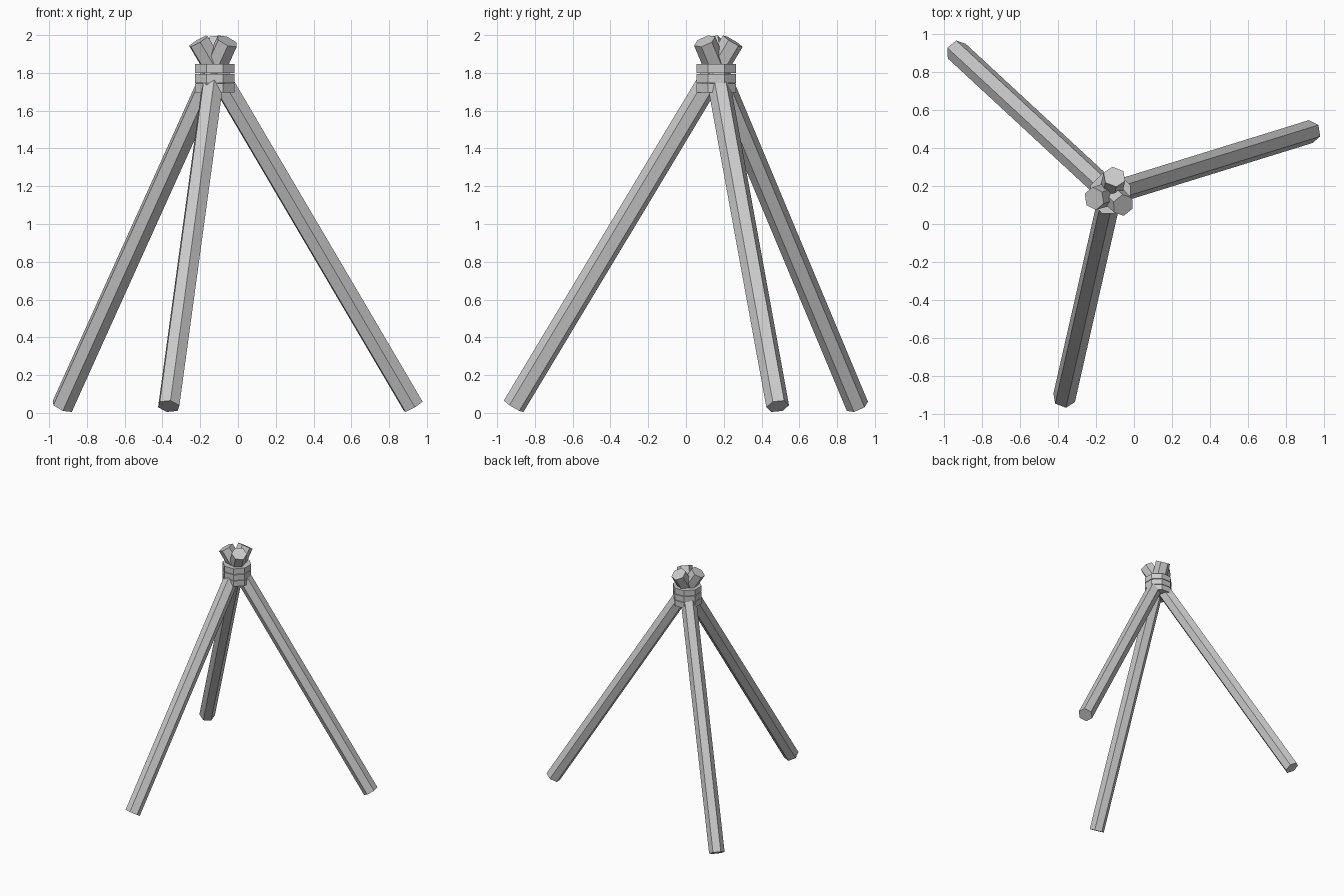
import bpy
import math
from mathutils import Vector, Matrix

cube = bpy.data.objects.get("Cube")
if cube:
    bpy.data.objects.remove(cube, do_unlink=True)

GREY = (0.6, 0.6, 0.6, 1.0)
mat = bpy.data.materials.new("plain_grey")
mat.use_nodes = True
mat.diffuse_color = GREY
mat.node_tree.nodes["Principled BSDF"].inputs["Base Color"].default_value = GREY

CENTRE = Vector((-0.123, 0.16, 0))


def prism(name, sides, radius, depth, matrix):
    """Flat-shaded prism placed by a matrix."""
    bpy.ops.mesh.primitive_cylinder_add(vertices=sides, radius=radius, depth=depth)
    ob = bpy.context.object
    ob.name = name
    ob.matrix_world = matrix
    ob.data.materials.append(mat)
    return ob


# Three hexagonal poles leaning together and crossing at the binding
POLE_RADIUS = 0.061
foot = Vector((1.10, 0, 0.035))
head = Vector((-0.09, 0, 1.968))
axis = head - foot
lean = math.atan2(axis.x, axis.z)
for i, name in enumerate(("left_pole", "back_pole", "front_pole")):
    turn = math.radians(17.2 + 120 * i)
    place = (Matrix.Translation(CENTRE)
             @ Matrix.Rotation(turn, 4, "Z")
             @ Matrix.Translation((foot + head) / 2)
             @ Matrix.Rotation(lean, 4, "Y")
             @ Matrix.Rotation(math.radians(-10), 4, "Z"))
    prism(name, 6, POLE_RADIUS, axis.length, place)

# Stacked octagonal binding around the crossing
for name, low, high in (("upper_binding", 1.80, 1.848),
                        ("middle_binding", 1.747, 1.795),
                        ("lower_binding", 1.695, 1.743)):
    place = (Matrix.Translation(CENTRE + Vector((0, 0, (low + high) / 2)))
             @ Matrix.Rotation(math.radians(22.5), 4, "Z"))
    prism(name, 8, 0.114, high - low, place)
